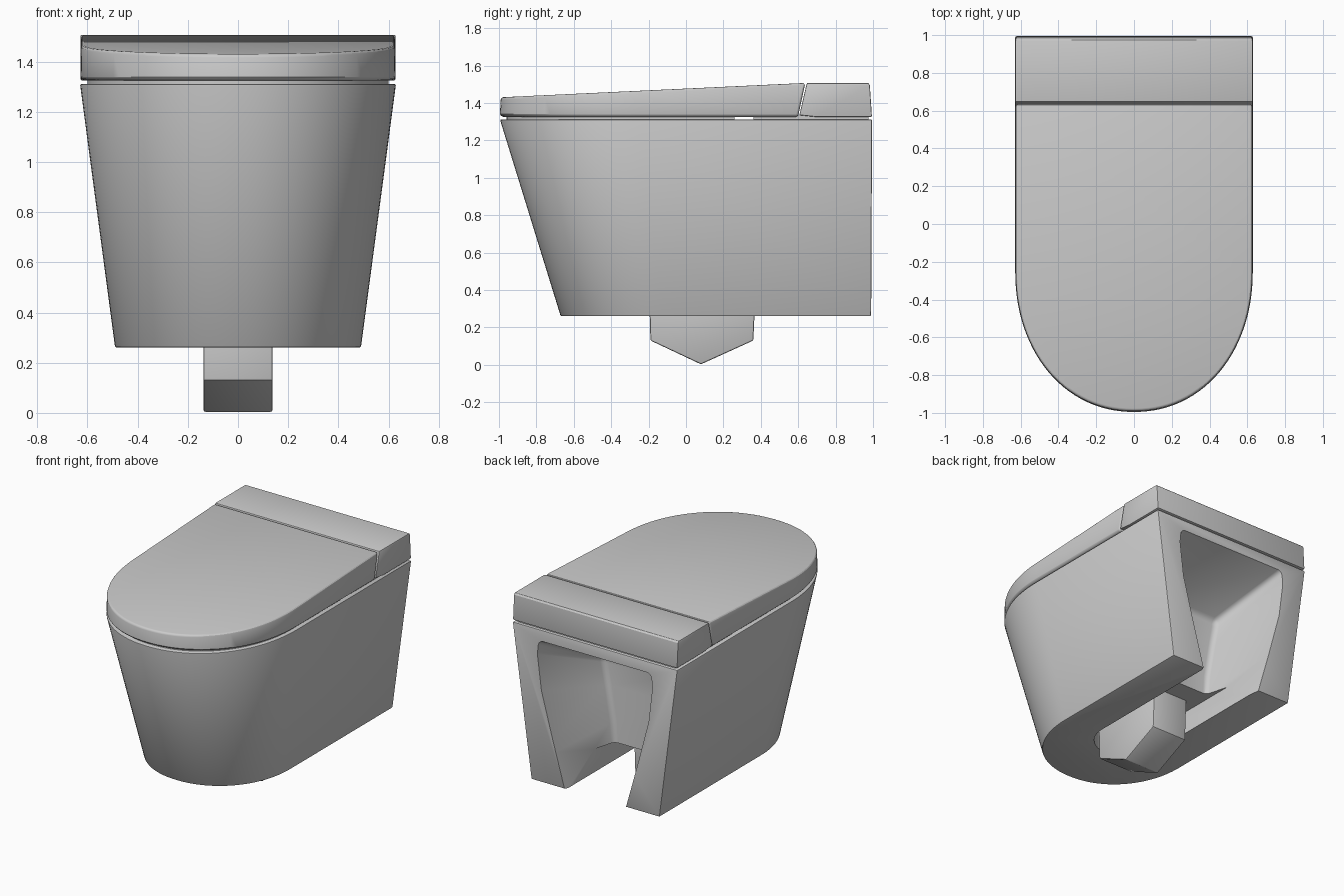
import bpy, bmesh, math

if "Cube" in bpy.data.objects:
    bpy.data.objects.remove(bpy.data.objects["Cube"])


def mesh_object(name, bm):
    bmesh.ops.recalc_face_normals(bm, faces=bm.faces)
    me = bpy.data.meshes.new(name)
    bm.to_mesh(me)
    bm.free()
    ob = bpy.data.objects.new(name, me)
    bpy.context.collection.objects.link(ob)
    return ob


def loft(name, rings):
    """Skin a list of equal-length closed rings and cap both ends."""
    bm = bmesh.new()
    vs = [[bm.verts.new(p) for p in r] for r in rings]
    n = len(rings[0])
    for a, b in zip(vs, vs[1:]):
        for i in range(n):
            j = (i + 1) % n
            bm.faces.new((a[i], a[j], b[j], b[i]))
    bm.faces.new(vs[0])
    bm.faces.new(vs[-1])
    return mesh_object(name, bm)


def activate(ob):
    bpy.ops.object.select_all(action='DESELECT')
    ob.select_set(True)
    bpy.context.view_layer.objects.active = ob


def bevel(ob, width, segments=3, angle=30):
    m = ob.modifiers.new("bevel", 'BEVEL')
    m.width, m.segments = width, segments
    m.limit_method, m.angle_limit = 'ANGLE', math.radians(angle)
    activate(ob)
    bpy.ops.object.modifier_apply(modifier=m.name)


def cut(ob, cutter):
    m = ob.modifiers.new("cut", 'BOOLEAN')
    m.operation, m.solver, m.object = 'DIFFERENCE', 'EXACT', cutter
    activate(ob)
    bpy.ops.object.modifier_apply(modifier=m.name)
    bpy.data.objects.remove(cutter)


def smooth(ob, angle=28):
    activate(ob)
    bpy.ops.object.shade_smooth_by_angle(angle=math.radians(angle))


def d_outline(hw, front, start, back, z, n=56, power=2.1):
    """D-shaped plan: straight sides, rounded front. z may be a function of y."""
    pts = [(hw, back)]
    for i in range(n + 1):
        t = math.pi * i / n
        c, s = math.cos(t), math.sin(t)
        x = hw * math.copysign(abs(c) ** (2 / power), c)
        pts.append((x, start - (start - front) * abs(s) ** (2 / power)))
    pts.append((-hw, back))
    return [(x, y, z(y) if callable(z) else z) for x, y in pts]


def side_extrude(name, profile, hw):
    """Extrude a (y, z) side profile across x."""
    return loft(name, [[(x, y, z) for y, z in profile] for x in (-hw, hw)])


def ellipsoid(name, loc, radii):
    bm = bmesh.new()
    bmesh.ops.create_uvsphere(bm, u_segments=48, v_segments=24, radius=1)
    bmesh.ops.scale(bm, vec=radii, verts=bm.verts)
    bmesh.ops.translate(bm, vec=loc, verts=bm.verts)
    return mesh_object(name, bm)


# Tapered ceramic body
body = loft("body", [d_outline(0.49, -0.67, -0.12, 0.99, 0.26),
                     d_outline(0.63, -0.995, -0.25, 0.995, 1.312)])
bevel(body, 0.008, 2, 40)

# Rear recess, narrowing towards the back of the bowl
def recess_ring(half, y):
    return [(x, y, z) for x, z in half] + [(-x, y, z) for x, z in reversed(half)]

recess = loft("recess_cutter", [
    recess_ring([(.22, .2), (.33, .57), (.42, .9), (.45, 1.15), (.44, 1.25)], 1.02),
    recess_ring([(.17, .2), (.19, .55), (.23, .8), (.26, .95), (.255, 1.0)], 0.52)])
bevel(recess, 0.03, 3, 35)
cut(body, recess)

# Slot through the underside, and the bowl hollow
cut(body, loft("slot_cutter", [d_outline(0.225, -0.28, -0.06, 1.1, z, 24, 2) for z in (0.1, 0.42)]))
cut(body, ellipsoid("bowl_cutter", (0, -0.25, 1.4), (0.42, 0.56, 0.78)))
smooth(body)

# Drain outlet hanging below the bowl
outlet = side_extrude("drain_outlet", [(-.2, .46), (-.19, .13), (.08, .003), (.36, .13), (.375, .46)], 0.138)
bevel(outlet, 0.008, 2)
smooth(outlet)

# Seat ring in the gap below the lid
seat = loft("seat", [d_outline(0.6, -0.96, -0.25, 0.26, z) for z in (1.308, 1.335)])
cut(seat, ellipsoid("seat_cutter", (0, -0.28, 1.32), (0.38, 0.5, 0.3)))
smooth(seat)

# Lid with a gently sloping top and a slanted rear edge
lid = loft("lid", [d_outline(0.622, -0.985, -0.25, 0.598, 1.325),
                   d_outline(0.628, -0.995, -0.25, 0.602, 1.34),
                   d_outline(0.626, -0.99, -0.25, 0.638, lambda y: 1.43 + 0.047 * (y + 1))])
bevel(lid, 0.014, 3, 40)
smooth(lid)

# Rear housing and its thin base plate
housing = side_extrude("rear_housing", [(.606, 1.335), (.646, 1.507), (.975, 1.507),
                                        (.983, 1.495), (.994, 1.325), (.7, 1.325)], 0.628)
bevel(housing, 0.006, 2)
smooth(housing)
base = side_extrude("housing_base", [(.36, 1.308), (.36, 1.333), (.975, 1.333), (.975, 1.308)], 0.6)
smooth(base)
